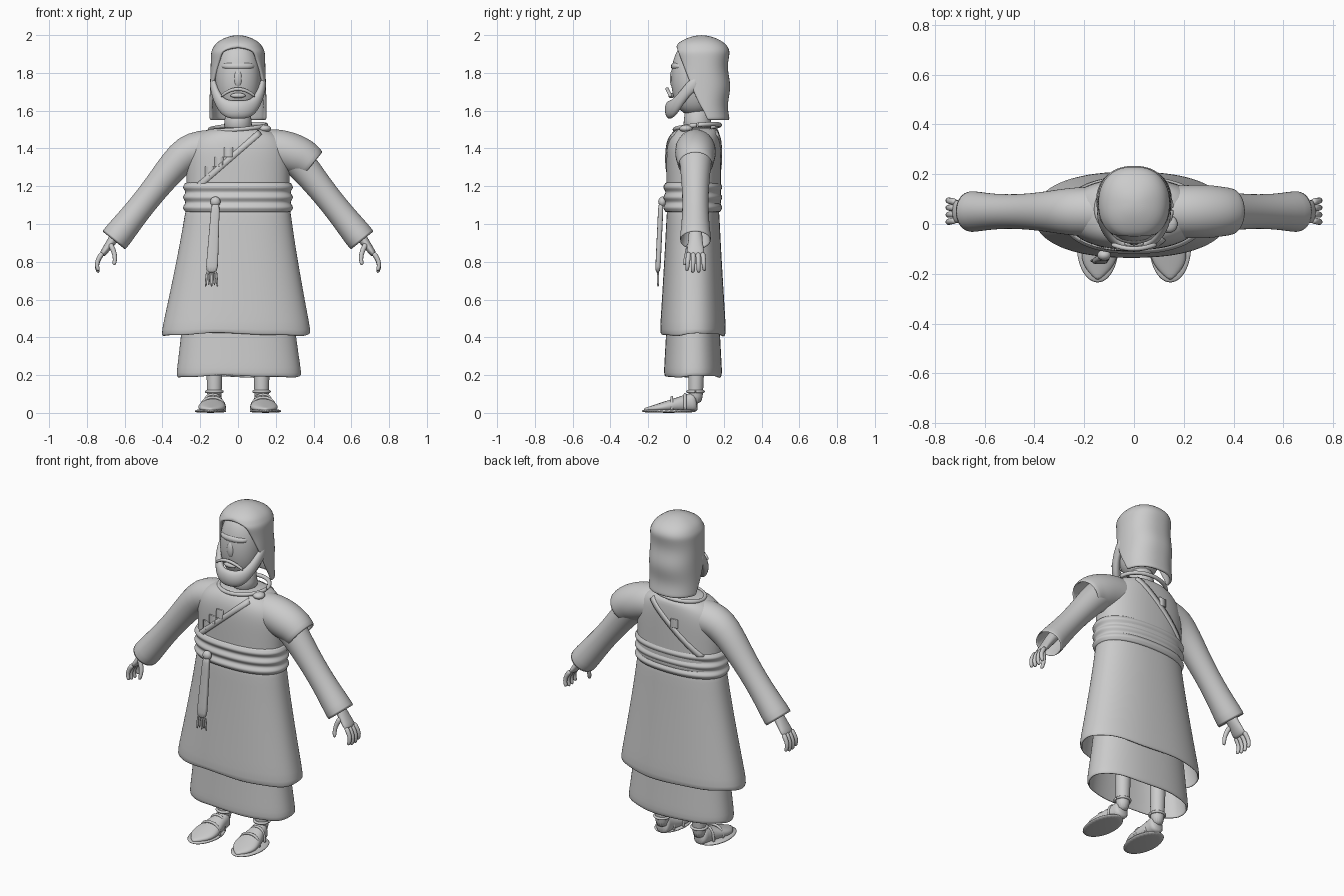
import bpy, bmesh, math
from math import sin, cos, pi, tau, sqrt, acos
from mathutils import Vector

if "Cube" in bpy.data.objects:
    bpy.data.objects.remove(bpy.data.objects["Cube"])

clay = bpy.data.materials.new("light_grey")
clay.use_nodes = True
GREY = (0.6, 0.6, 0.6, 1)
clay.diffuse_color = GREY
clay.node_tree.nodes["Principled BSDF"].inputs["Base Color"].default_value = GREY
X, Y, Z = Vector((1, 0, 0)), Vector((0, 1, 0)), Vector((0, 0, 1))
MID = 0.05  # depth of the body's centre line


def steps(count, start=0, end=1):
    return [start + (end - start) * i / count for i in range(count + 1)]


def mix(start, end, amount):
    return start + (end - start) * amount


def finish(name, bm, subsurf=0, thick=0):
    bmesh.ops.remove_doubles(bm, verts=bm.verts, dist=0.0002)
    bmesh.ops.recalc_face_normals(bm, faces=bm.faces)
    mesh = bpy.data.meshes.new(name)
    bm.to_mesh(mesh)
    bm.free()
    for polygon in mesh.polygons:
        polygon.use_smooth = True
    mesh.materials.append(clay)
    ob = bpy.data.objects.new(name, mesh)
    bpy.context.collection.objects.link(ob)
    if thick:
        mod = ob.modifiers.new("thickness", "SOLIDIFY")
        mod.thickness, mod.offset = thick, -1
    if subsurf:
        mod = ob.modifiers.new("smooth", "SUBSURF")
        mod.levels = mod.render_levels = subsurf
    return ob


def power(value, exponent):
    return math.copysign(abs(value) ** exponent, value)


def loft(name, rings, side=Y, axis=None, sides=24, square=1, caps=True, thick=0, wave=0):
    """Rings are (x, y, z, radius across, radius along side, optional front gap angle)."""
    bm = bmesh.new()
    rows = []
    gapped = len(rings[0]) > 5
    last = len(rings) - 1
    for i, ring in enumerate(rings):
        centre = Vector(ring[:3])
        along = axis or Vector(rings[min(i + 1, last)][:3]) - Vector(rings[max(i - 1, 0)][:3])
        across = along.cross(side).normalized()
        gap = ring[5] if gapped else 0
        row = []
        for k in range(sides + gapped):
            angle = mix(gap, tau - gap, k / sides)
            p = centre + across * (ring[3] * power(sin(angle), square))
            p -= side * (ring[4] * power(cos(angle), square))
            if i == 0:
                p.z += wave * (sin(3 * angle + 1) + sin(7 * angle) / 2)
            row.append(bm.verts.new(p))
        rows.append(row)
    for low, high in zip(rows, rows[1:]):
        for k in range(sides):
            j = (k + 1) % len(low)
            bm.faces.new((low[k], low[j], high[j], high[k]))
    if caps:
        bm.faces.new(rows[-1])
        if not gapped:
            bm.faces.new(rows[0])
    return finish(name, bm, 1, thick)


def tube(name, points, radius, side=Y, taper=1):
    last = len(points) - 1
    radii = [radius * mix(1, taper, i / last) for i in range(last + 1)]
    return loft(name, [(*p, r, r) for p, r in zip(points, radii)], side, sides=10)


def blob(name, centre, size):
    bm = bmesh.new()
    bmesh.ops.create_uvsphere(bm, u_segments=20, v_segments=12, radius=1)
    bmesh.ops.scale(bm, vec=size, verts=bm.verts)
    bmesh.ops.translate(bm, vec=centre, verts=bm.verts)
    return finish(name, bm)


def ribbon(name, start, end, width, front):
    """Flat strip between two (x, z) points, laid onto the robe's front or back."""
    bm = bmesh.new()
    start, end = Vector((start[0], 0, start[1])), Vector((end[0], 0, end[1]))
    across = (end - start).cross(Y).normalized() * width / 2
    offset = -Y if front else Y
    rows = [[bm.verts.new(start.lerp(end, t) + across * s + offset) for s in (-1, 0, 1)] for t in steps(24)]
    for low, high in zip(rows, rows[1:]):
        for k in (0, 1):
            bm.faces.new((low[k], low[k + 1], high[k + 1], high[k]))
    ob = finish(name, bm)
    wrap = ob.modifiers.new("lay", "SHRINKWRAP")
    wrap.target, wrap.wrap_method = torso, "PROJECT"
    wrap.use_project_y = True
    wrap.use_positive_direction, wrap.use_negative_direction = front, not front
    mod = ob.modifiers.new("thickness", "SOLIDIFY")
    mod.thickness, mod.offset = 0.014, 0


def skirt(name, bottom, top, x, wide, narrow, deep, shallow, wave):
    rings = [(x, 0.037, bottom, wide - 0.006, deep - 0.007)]
    for t in steps(6):
        flare = (1 - t) ** 1.15
        rings.append((x * (1 - t), 0.037, mix(bottom + 0.015, top, t),
                      mix(narrow, wide, flare), mix(shallow, deep, flare)))
    loft(name, rings, axis=Z, sides=40, square=0.87, caps=False, thick=0.012, wave=wave)


# Robe body, skirts and belt
rings = []
for t in steps(14):
    fall = 1 - t ** 9
    rings.append((0, mix(0.06, 0.04, fall), mix(1.08, 1.515, t), mix(0.13, 0.274, fall), mix(0.108, 0.145, fall)))
torso = loft("robe_top", rings, axis=Z, sides=40, square=0.87)
skirt("overskirt", 0.412, 1.1, -0.01, 0.397, 0.275, 0.176, 0.138, 0.007)
skirt("underskirt", 0.19, 0.6, 0.005, 0.332, 0.285, 0.155, 0.135, 0.005)
rings = [(0, 0.036, mix(1.06, 1.222, t), 0.28 + fold, 0.145 + fold)
         for t in steps(24) for fold in [0.012 * sin(3 * pi * t) ** 2]]
loft("belt", rings, axis=Z, sides=40, square=0.87)

# Collar and diagonal trim
tube("collar", [(0.15 * cos(a), 0.06 + 0.12 * sin(a), 1.512 + 0.012 * (cos(a) + sin(a)))
                for a in steps(32, 0, tau)], 0.012, Z)
for front, label in ((True, "front"), (False, "back")):
    ribbon(label + "_trim", (0.115, 1.483), (-0.21, 1.2), 0.03, front)
    for i in range(3 if front else 1):
        x, z = -0.05 - 0.05 * i, 1.38 - 0.05 * i
        ribbon(f"{label}_patch_{i}", (x, z - 0.025), (x, z + 0.025), 0.045, front)
blob("shoulder_clasp", (0.14, 0, 1.505), (0.035, 0.035, 0.02))


# Arms and hands
def arm_rings(sign, centres, radii, end_width):
    rings = [(sign * x, MID, z, r, r) for (x, z), r in zip(centres, radii)]
    return rings[:-1] + [(*rings[-1][:4], end_width)]


shoulder = [(0.1, 1.4), (0.2, 1.4), (0.27, 1.38)]
for sign, label in ((1, "left"), (-1, "right")):
    forearm = [(mix(0.34, 0.66, t), mix(1.31, 0.91, t)) for t in steps(5)]
    loft(label + "_sleeve", arm_rings(sign, shoulder + forearm,
         (0.1, 0.1, 0.095, 0.083, 0.075, 0.07, 0.07, 0.075, 0.081), 0.086), caps=False, thick=0.01)
    rings = [(sign * mix(0.61, 0.725, t), MID, mix(0.99, 0.83, t),
              mix(0.035, 0.016, t), mix(0.035, 0.052, t ** 2)) for t in steps(5)]
    loft(label + "_hand", rings, sides=16)
    for i in range(4):
        y, splay, reach = 0.014 + 0.025 * i, 0.006 * (i - 1.5), 0.115 - 0.01 * abs(i - 1.5)
        curl = [(sign * (0.715 + 0.033 * sin(2.4 * t)), y + splay * t, 0.85 - reach * t) for t in steps(4)]
        tube(f"{label}_finger_{i}", curl, 0.015, taper=0.7)
    curl = [(sign * (0.68 - 0.03 * sin(2.3 * t)), 0.02 - 0.03 * t, 0.9 - 0.12 * t) for t in steps(4)]
    tube(label + "_thumb", curl, 0.016, taper=0.65)

# Short outer sleeve on the left shoulder
loft("short_sleeve", arm_rings(1, shoulder + [(0.32, 1.36), (0.355, 1.345), (0.395, 1.312)],
     (0.1, 0.107, 0.109, 0.106, 0.1, 0.09), 0.095), caps=False, thick=0.012)

# Hanging sash with knot and fringe
blob("sash_knot", (-0.12, -0.125, 1.118), (0.027, 0.022, 0.027))
rings = [(-0.118 - 0.022 * t, -0.132 - 0.018 * t, mix(1.12, 0.735, t), mix(0.022, 0.033, t), 0.014) for t in steps(5)]
loft("sash_tail", rings, axis=Z, sides=16, square=0.6)
for i in range(5):
    x = -0.165 + 0.0125 * i
    strand = [(x + 0.003 * (i - 2) * t, -0.148, 0.75 - (0.085 - 0.01 * (i % 2)) * t) for t in steps(2)]
    tube(f"fringe_{i}", strand, 0.006)

# Neck and face
loft("neck", [(0, 0.06, z, r, r) for z, r in ((1.49, 0.085), (1.54, 0.07), (1.64, 0.068))], axis=Z)
rings = [(0, 0.045, 1.77 + 0.2 * u, 0.122 * k, 0.125 * k)
         for u in steps(14, -0.98, 0.98) for k in [(1 - u * u) ** 0.38]]
loft("face", rings, axis=Z, square=0.92)
blob("nose", (0, -0.066, 1.77), (0.024, 0.02, 0.05))
blob("brow", (0, -0.03, 1.835), (0.09, 0.05, 0.03))

# Hair: a dome whose front edge slants forward from the neck to the forehead
rings = []
for z in steps(24, 1.55, 2):
    dome = sqrt(max(0.04, 1 - max(0, (z - 1.9) / 0.1) ** 2))
    width, depth = mix(0.154, 0.14, (z - 1.55) / 0.45) * dome, (0.146 + 0.006 * sin(30 * z)) * dome
    edge = 0.08 - 0.42 * (z - 1.62)
    rings.append((0, 0.082, z, width, depth, acos(min(1, (0.082 - edge) / depth))))
loft("hair", rings, axis=Z, sides=36, square=0.87, thick=0.018)

# Beard, moustache and lips
rings = [(0.136 * sin(a), 0.07 - 0.158 * cos(a), 1.605 + 0.145 * sin(a) ** 4,
          0.01 + 0.016 * cos(a) ** 0.5, 0.036 + 0.013 * cos(a) ** 0.5) for a in steps(14, -1.55, 1.55)]
loft("beard", rings, side=Z, sides=16)
tube("moustache", [(0.092 * s, 0.02 * s * s - 0.1, 1.715 - 0.04 * s * s) for s in steps(8, -1, 1)], 0.01, Z)
blob("lips", (0, -0.078, 1.68), (0.04, 0.016, 0.014))

# Legs and sandals
for sign, label in ((1, "left"), (-1, "right")):
    ankle, toe = sign * 0.125, sign * 0.146
    rings = [(ankle, MID + 0.01 * t, mix(0.04, 0.5, t), r, r) for t in steps(5) for r in [mix(0.038, 0.05, t)]]
    loft(label + "_leg", rings, axis=Z, sides=16)
    rings = [(mix(ankle, toe, t), 0.06 - 0.285 * t, half + 0.004, half, 0.074 * sin(pi * (0.2 + 0.78 * t * t)))
             for t in steps(10) for half in [0.01 + 0.046 * (1 - t)]]
    loft(label + "_foot", rings, side=X, sides=16, square=0.85)
    loft(label + "_sole", [(toe, -0.092, z, r, r + 0.06) for z, r in ((0, 0.083), (0.01, 0.085), (0.02, 0.08))],
         axis=Z, sides=28)
    ring = [(ankle + 0.043 * cos(a), MID + 0.043 * sin(a), 0.113) for a in steps(20, 0, tau)]
    tube(label + "_ankle_ring", ring, 0.008, Z)
    for i in range(2):
        width, height = 0.05 + 0.014 * i, 0.088 - 0.016 * i
        arch = [(mix(ankle, toe, 0.4) + width * power(cos(a), 0.8), -0.005 - 0.07 * i,
                 0.01 + height * power(sin(a), 0.8)) for a in steps(12, 0, pi)]
        tube(f"{label}_strap_{i}", arch, 0.008)
